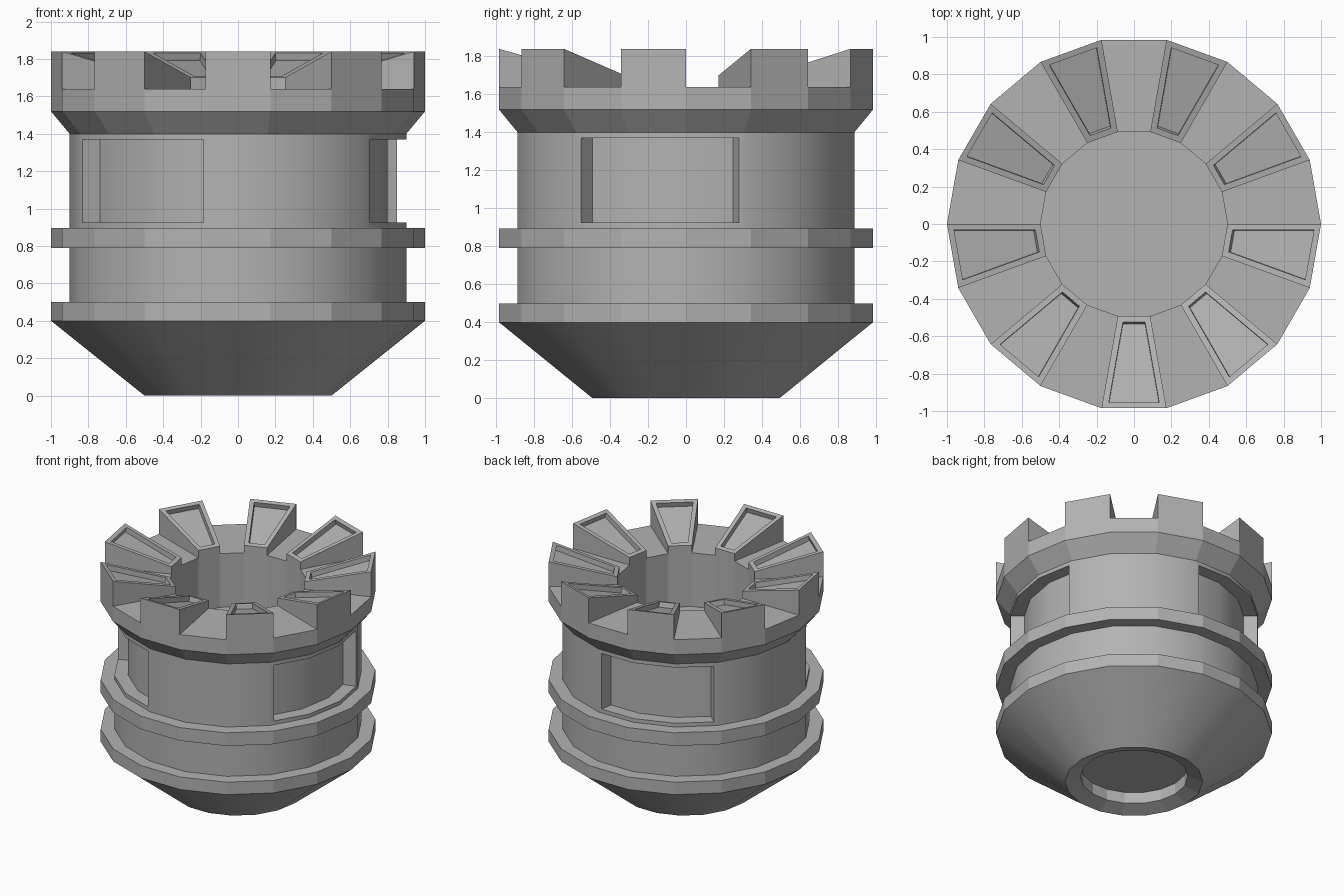
import bpy, bmesh, math

if "Cube" in bpy.data.objects:
    bpy.data.objects.remove(bpy.data.objects["Cube"])

SIDES = 18
STEP = 2 * math.pi / SIDES

# Profile (radius, z): bottom recess -> outer wall -> crown -> bore
PROFILE = [(0.39, 0.13), (0.39, 0.04), (0.5, 0.0), (1.0, 0.4), (1.0, 0.5), (0.9, 0.5),
           (0.9, 0.79), (1.0, 0.79), (1.0, 0.895), (0.9, 0.895), (0.9, 1.4), (1.0, 1.52),
           (1.0, 1.64), (0.5, 1.64), (0.5, 1.21)]
CONE, NECK, WALL, CROWN = 2, 5, 9, 12

bm = bmesh.new()

# Lathe the 18-sided body
rings = [[bm.verts.new((r * math.cos(i * STEP), r * math.sin(i * STEP), z))
          for i in range(SIDES)] for r, z in PROFILE]
bands = []
for a, b in zip(rings, rings[1:]):
    bands.append([bm.faces.new((a[i], a[(i + 1) % SIDES], b[(i + 1) % SIDES], b[i]))
                  for i in range(SIDES)])
bm.faces.new(rings[0][::-1])
bm.faces.new(rings[-1])
for k in (CONE, NECK, WALL):
    for f in bands[k]:
        f.smooth = True
bmesh.ops.recalc_face_normals(bm, faces=bm.faces)
bm.normal_update()


def inset(faces, thickness):
    bmesh.ops.inset_region(bm, faces=faces, thickness=thickness, use_even_offset=True)
    bm.normal_update()


# Three recessed side windows, each three facets wide
for start in (16, 4, 10):
    faces = [bands[WALL][(start + j) % SIDES] for j in range(3)]
    inset(faces, 0.03)
    inset(faces, 0.0)
    for v in {v for f in faces for v in f.verts}:
        v.co.x *= 0.8 / 0.9
        v.co.y *= 0.8 / 0.9

# Nine crown teeth with sloping tops and sunken panels
for i in range(1, SIDES, 2):
    face = bands[CROWN][i]
    inset([face], 0.0)
    for v in face.verts:
        v.co.z = 1.84 if v.co.xy.length > 0.75 else 1.70
    bm.normal_update()
    inset([face], 0.033)
    inset([face], 0.0)
    n = face.normal.copy()
    for v in face.verts:
        v.co -= n * 0.04

# Keep hard edges crisp next to the smooth bands
bm.normal_update()
for e in bm.edges:
    e.smooth = e.calc_face_angle(0) < math.radians(30)

mesh = bpy.data.meshes.new("crowned_canister")
bm.to_mesh(mesh)
bm.free()

# Dark grey metal
mat = bpy.data.materials.new("dark_grey")
mat.diffuse_color = (0.45, 0.45, 0.45, 1.0)
mat.use_nodes = True
mat.node_tree.nodes["Principled BSDF"].inputs["Base Color"].default_value = mat.diffuse_color
mesh.materials.append(mat)

obj = bpy.data.objects.new("crowned_canister", mesh)
bpy.context.collection.objects.link(obj)
